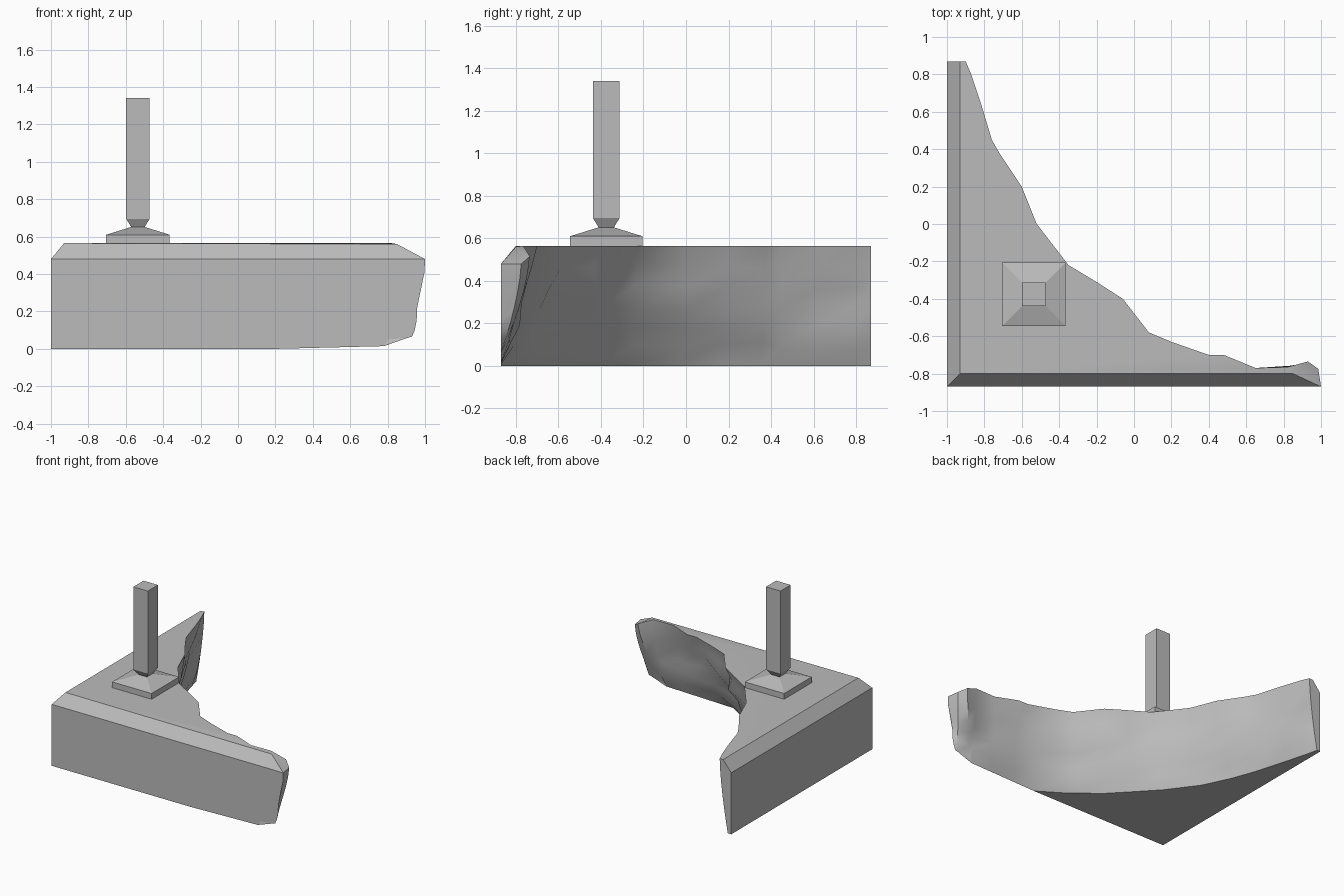
import bpy, bmesh, math, random
from mathutils import Vector

cube = bpy.data.objects.get("Cube")
if cube:
    bpy.data.objects.remove(cube)
random.seed(4)

stone = bpy.data.materials.new("stone_grey")
stone.use_nodes = True
grey = (0.5, 0.5, 0.5, 1)
stone.diffuse_color = grey
stone.node_tree.nodes["Principled BSDF"].inputs["Base Color"].default_value = grey


def finish(bm, name, angle):
    bmesh.ops.recalc_face_normals(bm, faces=bm.faces)
    mesh = bpy.data.meshes.new(name)
    bm.to_mesh(mesh)
    bm.free()
    mesh.materials.append(stone)
    ob = bpy.data.objects.new(name, mesh)
    bpy.context.collection.objects.link(ob)
    if angle:
        bpy.ops.object.select_all(action="DESELECT")
        ob.select_set(True)
        bpy.context.view_layer.objects.active = ob
        bpy.ops.object.shade_smooth_by_angle(angle=math.radians(angle))


# Corner slab: fractured face lofted from the top rim to the bottom rim
Z, F, E = 0.565, -0.87, 0.48
rim = [(-.9, .87), (-.87, .8), (-.82, .65), (-.76, .45), (-.72, .38), (-.6, .2),
       (-.52, 0), (-.35, -.22), (-.2, -.31), (-.06, -.4), (.08, -.58), (.2, -.63),
       (.4, -.7), (.48, -.7), (.65, -.77), (.82, -.765)]
foot = [(-.97, .87), (-.95, .78), (-.9, .6), (-.85, .43), (-.82, .33), (-.76, .17),
        (-.66, -.04), (-.49, -.27), (-.36, -.41), (-.2, -.58), (-.06, -.69), (.03, -.76),
        (.2, F), (.4, F), (.6, F), (.78, F)]
tops = [Vector((x, y, Z)) for x, y in rim]
lows = [Vector((x, y, max(0, (x - .2) * .025))) for x, y in foot]
# Broken tip, where the top rim drops to the chamfer line
tops += [Vector((.93, -.735, .515)), Vector((.985, -.775, E))]
lows += [Vector((.8, F, .05)), Vector((.91, F, .06))]

bm = bmesh.new()
ROWS = 6
cols = []
for i, (a, b) in enumerate(zip(tops, lows)):
    col = []
    for j in range(ROWS + 1):
        t = j / ROWS
        p = a.lerp(b, t)
        k = t ** 1.5
        p.x, p.y = a.x + (b.x - a.x) * k, a.y + (b.y - a.y) * k
        if 0 < j < ROWS and 0 < i < len(tops) - 2:
            d = random.uniform(-.022, .018)
            p += Vector((d, d, random.uniform(-.02, .02)))
            p.y = max(p.y, F + .01)
        col.append(bm.verts.new(p))
    cols.append(col)
edge = [(1, E), (.997, .41), (.97, .3), (.958, .22), (.955, .15), (.945, .1), (.93, .065)]
cols.append([bm.verts.new((x, F, z)) for x, z in edge])
for left, right in zip(cols, cols[1:]):
    for j in range(ROWS):
        bm.faces.new((left[j], left[j + 1], right[j + 1], right[j]))

# Flat outer walls, chamfers, top and underside
corner = [bm.verts.new(p) for p in ((-1, F, 0), (-1, F, E), (-.93, -.8, Z))]
back = [bm.verts.new(p) for p in ((-1, .87, 0), (-1, .87, E), (-.93, .87, Z))]
tip = bm.verts.new((.85, -.8, .56))
top_row, low_row = [c[0] for c in cols], [c[-1] for c in cols]
n = len(rim)
meet = foot.index((.2, F))
bm.faces.new([corner[2], back[2]] + top_row[:n] + [tip])
bm.faces.new([corner[0], back[0]] + low_row[:meet + 1])
bm.faces.new([corner[0]] + low_row[meet:] + cols[-1][-2::-1] + [corner[1]])
bm.faces.new(back + cols[0])
for j in range(2):
    bm.faces.new((corner[j], corner[j + 1], back[j + 1], back[j]))
bm.faces.new((corner[1], top_row[-1], tip, corner[2]))
for a, b in zip(top_row[n - 1:], top_row[n:]):
    bm.faces.new((tip, a, b))
bmesh.ops.triangulate(bm, faces=[f for f in bm.faces if len(f.verts) > 4])
finish(bm, "broken_corner_slab", 32)


def square_stack(name, levels):
    """Square sections of (half width, height), joined and capped."""
    bm = bmesh.new()
    rings = [[bm.verts.new((-.535 + sx * h, -.375 + sy * h, z))
              for sx, sy in ((-1, -1), (1, -1), (1, 1), (-1, 1))] for h, z in levels]
    for a, b in zip(rings, rings[1:]):
        for i in range(4):
            k = (i + 1) % 4
            bm.faces.new((a[i], a[k], b[k], b[i]))
    bm.faces.new(rings[0])
    bm.faces.new(rings[-1])
    finish(bm, name, None)


# Square foot plate with a low pyramid, and the post on its tapered neck
square_stack("post_base", [(.17, .555), (.17, .61), (.035, .652)])
square_stack("square_post", [(.035, .65), (.0625, .695), (.0625, 1.34)])
